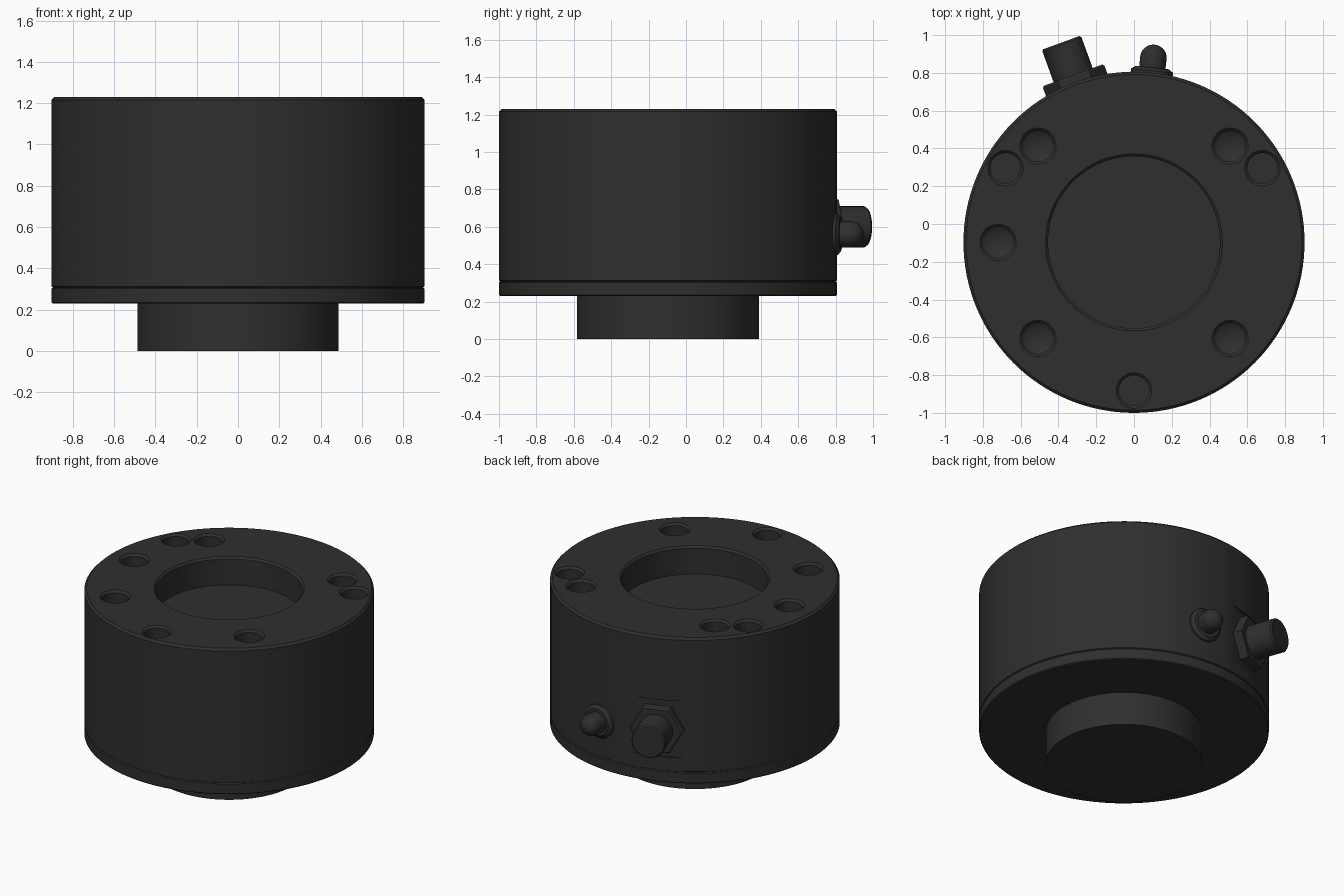
import bpy, bmesh
from math import radians, cos, sin, pi
from mathutils import Matrix

if "Cube" in bpy.data.objects:
    bpy.data.objects.remove(bpy.data.objects["Cube"])

CY, R = -0.097, 0.903           # body axis position and radius
dark = bpy.data.materials.new("dark_metal")
dark.diffuse_color = (0.028, 0.028, 0.028, 1)
dark.use_nodes = True
dark.node_tree.nodes["Principled BSDF"].inputs["Base Color"].default_value = dark.diffuse_color


def finish(obj, angle=30):
    bpy.ops.object.select_all(action='DESELECT')
    obj.select_set(True)
    bpy.context.view_layer.objects.active = obj
    bpy.ops.object.shade_smooth_by_angle(angle=radians(angle))


def to_object(name, bm, matrix):
    bmesh.ops.transform(bm, matrix=matrix, verts=bm.verts)
    bmesh.ops.recalc_face_normals(bm, faces=bm.faces)
    mesh = bpy.data.meshes.new(name)
    bm.to_mesh(mesh)
    bm.free()
    mesh.materials.append(dark)
    obj = bpy.data.objects.new(name, mesh)
    bpy.context.collection.objects.link(obj)
    return obj


def lathe(name, profile, matrix, segments=48, start=0.0):
    """Closed solid from (radius, height) points; radius 0 gives a pole."""
    bm = bmesh.new()
    rings = []
    for r, h in profile:
        if r == 0:
            rings.append([bm.verts.new((0, 0, h))] * segments)
        else:
            rings.append([bm.verts.new((r * cos(start + 2 * pi * i / segments),
                                        r * sin(start + 2 * pi * i / segments), h))
                          for i in range(segments)])
    for a, b in zip(rings, rings[1:]):
        for i in range(segments):
            j = (i + 1) % segments
            bm.faces.new(dict.fromkeys((a[i], a[j], b[j], b[i])))
    return to_object(name, bm, matrix)


def radial(angle, z):
    """Local z points outward from the body axis at the given angle."""
    return (Matrix.Translation((0, CY, z)) @ Matrix.Rotation(radians(angle), 4, 'Z')
            @ Matrix.Rotation(pi / 2, 4, 'Y'))


def cut(target, cutter):
    cutter.hide_render = True
    mod = target.modifiers.new("cut", 'BOOLEAN')
    mod.operation, mod.solver, mod.object = 'DIFFERENCE', 'EXACT', cutter
    bpy.context.view_layer.objects.active = target
    bpy.ops.object.modifier_apply(modifier=mod.name)
    bpy.data.objects.remove(cutter)


# Main body: lower spigot, cover seam, housing and top recess
TOP = 1.23
body = lathe("sensor_body", [
    (0, 0), (0.487, 0), (0.487, 0.23), (R - 0.006, 0.23), (R, 0.236),
    (R, 0.303), (R - 0.008, 0.308), (R, 0.313), (R, TOP - 0.014),
    (R - 0.014, TOP), (0.468, TOP), (0.455, TOP - 0.013), (0.455, 1.04), (0, 1.04),
], Matrix.Translation((0, CY, 0)), 128)


def hole(radius, angle, profile):
    a = radians(angle)
    pos = (radius * cos(a), CY + radius * sin(a), TOP)
    cut(body, lathe("hole_cutter", profile, Matrix.Translation(pos), 40))


# Drilled bolt holes with conical bottoms
for ang in (45, 135, 180, 225, 315):
    hole(0.72, ang, [(0, 0.05), (0.096, 0.05), (0.096, 0), (0.082, -0.014),
                     (0.082, -0.22), (0, -0.27)])
# Flat-bottomed pin holes
for ang in (30, 150, 270):
    hole(0.785, ang, [(0, 0.05), (0.094, 0.05), (0.094, 0), (0.08, -0.014),
                      (0.08, -0.15), (0, -0.15)])

# Milled flat behind the connector nut
bm = bmesh.new()
bmesh.ops.create_cube(bm, size=1)
bmesh.ops.scale(bm, vec=(0.39, 0.8, 0.2), verts=bm.verts)
bmesh.ops.translate(bm, vec=(0, 0, 0.885 + 0.1), verts=bm.verts)
cut(body, to_object("flat_cutter", bm, radial(110, 0.6)))
finish(body)

# Cable connector: hexagonal nut and barrel
nut = lathe("connector_nut", [(0, 0.86), (0.173, 0.86), (0.173, 0.932), (0.165, 0.942),
                              (0, 0.942)], radial(110, 0.6), 6, pi / 6)
finish(nut, 5)
finish(lathe("connector_barrel", [(0, 0.9), (0.11, 0.9), (0.11, 1.115), (0.102, 1.125),
                                  (0, 1.125)], radial(110, 0.6)))

# Indicator lamp: flange and domed lens
finish(lathe("lamp_flange", [(0, 0.86), (0.112, 0.86), (0.112, 0.913), (0.09, 0.93),
                             (0, 0.93)], radial(84, 0.56)))
dome = [(0.07 * cos(i * pi / 20), 0.982 + 0.07 * sin(i * pi / 20)) for i in range(10)]
finish(lathe("lamp_dome", [(0, 0.9), (0.07, 0.9)] + dome + [(0, 1.052)], radial(84, 0.56)))
